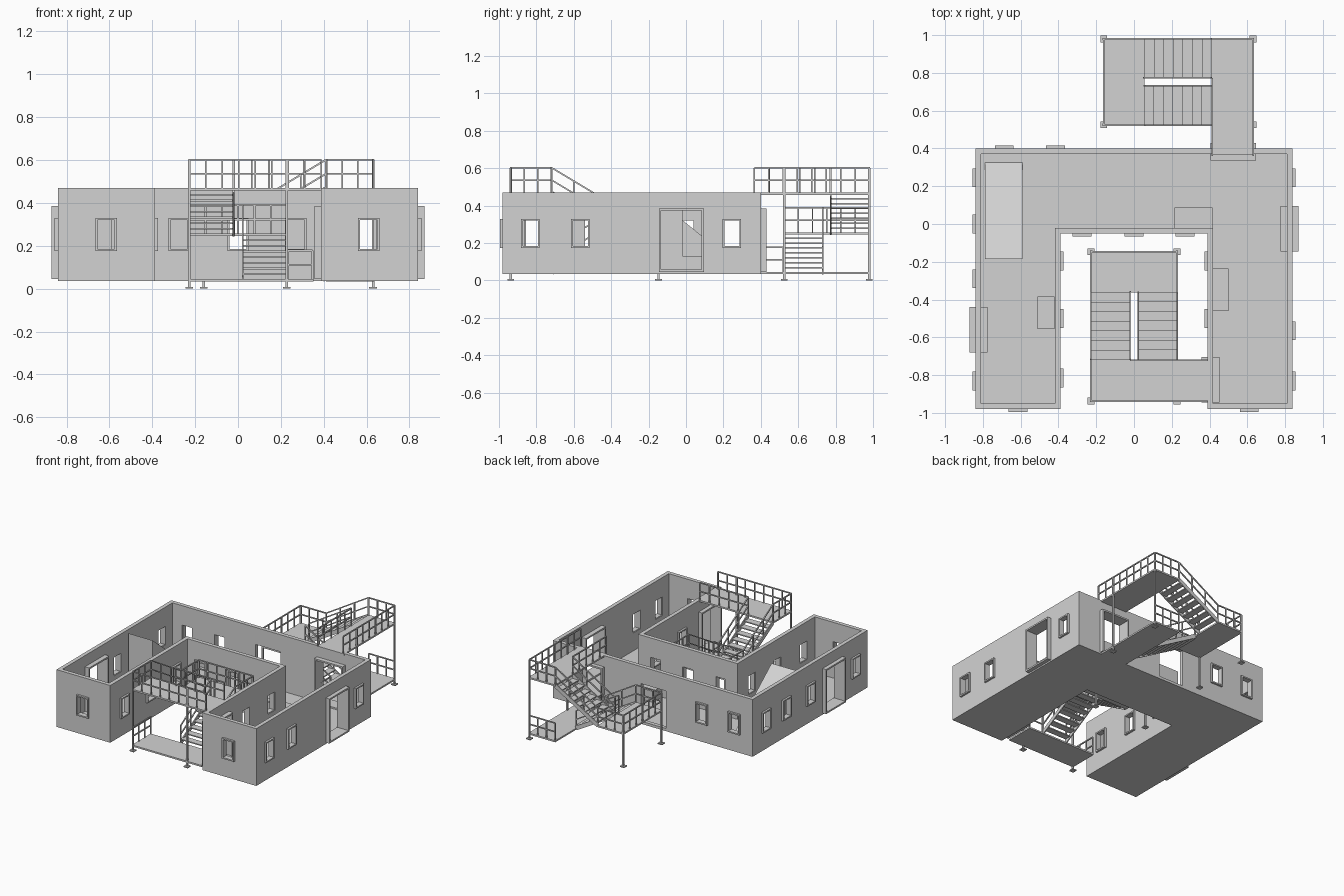
import bpy, bmesh
from mathutils import Vector

if "Cube" in bpy.data.objects:
    bpy.data.objects.remove(bpy.data.objects["Cube"])

grey = bpy.data.materials.new("light_grey")
grey.diffuse_color = (0.65, 0.65, 0.65, 1)
grey.use_nodes = True
grey.node_tree.nodes["Principled BSDF"].inputs["Base Color"].default_value = grey.diffuse_color


def finish(bm, name):
    bmesh.ops.recalc_face_normals(bm, faces=bm.faces)
    me = bpy.data.meshes.new(name)
    bm.to_mesh(me)
    bm.free()
    me.materials.append(grey)
    ob = bpy.data.objects.new(name, me)
    bpy.context.collection.objects.link(ob)
    return ob


def box(bm, a, b):
    lo = [min(p, q) for p, q in zip(a, b)]
    hi = [max(p, q) for p, q in zip(a, b)]
    for v in bmesh.ops.create_cube(bm, size=1)["verts"]:
        v.co = Vector([hi[i] if v.co[i] > 0 else lo[i] for i in range(3)])


def bar(bm, p, q, w=0.008, h=0.008):
    """Rectangular bar between two points."""
    p, q = Vector(p), Vector(q)
    d = (q - p).normalized()
    side = Vector((1, 0, 0)) if abs(d.z) > 0.99 else d.cross(Vector((0, 0, 1))).normalized()
    up = side.cross(d)
    for v in bmesh.ops.create_cube(bm, size=1)["verts"]:
        c = v.co.copy()
        v.co = (p + q) / 2 + d * c.x * (q - p).length + side * c.y * w + up * c.z * h


# ---------- building shell: U-shaped plan ----------
X, Y0, Y1, T = 0.84, -0.98, 0.40, 0.03
CX, CY = 0.388, -0.05          # courtyard half width and back
Z0, ZF, Z1 = 0.035, 0.046, 0.47


def u_plan(t):
    x, y0, y1, cx, cy = X - t, Y0 + t, Y1 - t, CX + t, CY + t
    return [(-x, y0), (-cx, y0), (-cx, cy), (cx, cy), (cx, y0), (x, y0), (x, y1), (-x, y1)]


bm = bmesh.new()
rings = [[bm.verts.new((x, y, z)) for x, y in u_plan(t)]
         for t, z in ((0, Z0), (0, Z1), (T, Z1), (T, Z0))]
for k in range(4):
    a, b = rings[k], rings[(k + 1) % 4]
    for i in range(8):
        j = (i + 1) % 8
        bm.faces.new((a[i], a[j], b[j], b[i]))
walls = finish(bm, "walls")

bm = bmesh.new()
f = bm.faces.new([bm.verts.new((x, y, Z0)) for x, y in u_plan(0.003)])
new = bmesh.ops.extrude_face_region(bm, geom=[f])["geom"]
bmesh.ops.translate(bm, vec=(0, 0, ZF - Z0), verts=[g for g in new if isinstance(g, bmesh.types.BMVert)])
finish(bm, "floor")

# ---------- openings: (normal axis, outer face, outward sign, centres) ----------
windows = [
    ("y", Y0, -1, (-0.615, 0.61)),
    ("y", Y1, 1, (-0.687, -0.415)),
    ("y", CY, -1, (-0.275, 0, 0.27)),
    ("x", X, 1, (-0.832, -0.565, 0.245)),
    ("x", -X, -1, (-0.832, -0.29, 0, 0.245)),
    ("x", -CX, 1, (-0.195, -0.5, -0.815)),
    ("x", CX, -1, (-0.195, -0.5)),
]
doors = [("x", X, 1, (-0.025,)), ("x", -X, -1, (-0.56,)),
         ("x", CX, -1, (-0.825,)), ("y", Y1, 1, (0.525,))]

cut_bm, win_bm, door_bm = bmesh.new(), bmesh.new(), bmesh.new()


def obox(bm, axis, n0, n1, a0, a1, z0, z1):
    if axis == "x":
        box(bm, (n0, a0, z0), (n1, a1, z1))
    else:
        box(bm, (a0, n0, z0), (a1, n1, z1))


def framed(bm, spec, w, z0, z1, out, inn, t):
    axis, face, s, centres = spec
    n0, n1 = face + s * out, face - s * inn
    for c in centres:
        a0, a1 = c - w / 2, c + w / 2
        obox(cut_bm, axis, face + s * 0.02, face - s * 0.05,
             a0 + t * .7, a1 - t * .7, z0 + t * .7, z1 - t * .7)
        for lo, hi in ((a0, a0 + t), (a1 - t, a1)):
            obox(bm, axis, n0, n1, lo, hi, z0, z1)
        for lo, hi in ((z0, z0 + t), (z1 - t, z1)):
            obox(bm, axis, n0, n1, a0 + t, a1 - t, lo, hi)


for spec in windows:
    framed(win_bm, spec, 0.1, 0.175, 0.33, 0.015, 0.025, 0.01)
for spec in doors:
    framed(door_bm, spec, 0.24, 0.046, 0.385, 0.03, 0.065, 0.012)
obox(cut_bm, "y", Y1 + 0.02, Y1 - 0.05, -0.11, 0.10, 0.055, 0.34)   # plain rear opening
finish(win_bm, "window_frames")
finish(door_bm, "door_frames")

cutter = finish(cut_bm, "opening_cutter")
cutter.hide_render = True
mod = walls.modifiers.new("openings", "BOOLEAN")
mod.operation, mod.solver, mod.object = "DIFFERENCE", "EXACT", cutter
dg = bpy.context.evaluated_depsgraph_get()
cut_mesh = bpy.data.meshes.new_from_object(walls.evaluated_get(dg))
walls.modifiers.clear()
walls.data = cut_mesh
bpy.data.objects.remove(cutter)

# ---------- interior: ramp and low cabinets ----------
bm = bmesh.new()
prof = [(0.325, ZF), (-0.185, ZF), (-0.185, 0.455)]
f = bm.faces.new([bm.verts.new((-0.79, y, z)) for y, z in prof])
new = bmesh.ops.extrude_face_region(bm, geom=[f])["geom"]
bmesh.ops.translate(bm, vec=(0.2, 0, 0), verts=[g for g in new if isinstance(g, bmesh.types.BMVert)])
finish(bm, "interior_ramp")

bm = bmesh.new()
for x0, x1, y0, y1 in ((0.215, 0.416, -0.02, 0.088), (-0.51, -0.42, -0.555, -0.385),
                       (0.418, 0.50, -0.46, -0.235)):
    box(bm, (x0, y0, ZF), (x1, y1, 0.13))
finish(bm, "low_cabinets")

# ---------- outside staircases ----------
U1, U2, UE, W = 0.22, 0.575, 0.80, 0.465       # landing end, platform start, end, width
FW, VE = 0.215, -0.155                         # flight width, walkway reach to the wall
LOW, MID, TOP = 0.046, 0.257, 0.47
RH = 0.132                                     # rail height


def staircase(name, F):
    """F maps stair space (along, across, up) to the world."""
    # platforms
    bm = bmesh.new()
    box(bm, F(U2, -0.12, LOW - .012), F(UE, W, LOW))
    box(bm, F(0, 0, MID - .012), F(U1, W, MID))
    box(bm, F(U2, VE, TOP - .012), F(UE, W, TOP))
    finish(bm, name + "_platforms")

    # open treads and stringers
    bm, sm, rm = bmesh.new(), bmesh.new(), bmesh.new()
    n = 7
    go, rise = (U2 - U1) / n, (MID - LOW) / (n + 1)
    flights = ((U2, U1, LOW, MID, 0, FW), (U1, U2, MID, TOP, W - FW, W))
    for ua, ub, za, zb, v0, v1 in flights:
        s = 1 if ub > ua else -1
        for i in range(n):
            u, z = ua + s * go * i, za + rise * (i + 1)
            box(bm, F(u, v0 + .008, z - .008), F(u + s * go, v1 - .008, z))
        for v in (v0 + .004, v1 - .004):
            bar(sm, F(ua, v, za), F(ub, v, zb - .008), 0.008, 0.03)
            for h in (RH, RH / 2):
                bar(rm, F(ua, v, za + h), F(ub, v, zb + h))
            for k in (0, 0.33, 0.67, 1):
                u, z = ua + (ub - ua) * k, za + (zb - za) * k
                bar(rm, F(u, v, z), F(u, v, z + RH))
    finish(bm, name + "_treads")
    finish(sm, name + "_stringers")

    # level railings
    e = 0.004
    runs = [
        (TOP, (UE - e, VE), (UE - e, W - e)), (TOP, (U2 + e, W - e), (UE - e, W - e)),
        (TOP, (U2 + e, VE), (U2 + e, W - FW)),
        (MID, (e, e), (e, W - e)), (MID, (e, e), (U1, e)), (MID, (e, W - e), (U1, W - e)),
        (LOW, (U2 + e, W - e), (UE - e, W - e)), (LOW, (U2 + e, -0.115), (U2 + e, 0)),
    ]
    for z, (ua, va), (ub, vb) in runs:
        for h in (RH, RH / 2):
            bar(rm, F(ua, va, z + h), F(ub, vb, z + h))
        k = max(1, round((abs(ub - ua) + abs(vb - va)) / 0.08))
        for i in range(k + 1):
            u, v = ua + (ub - ua) * i / k, va + (vb - va) * i / k
            bar(rm, F(u, v, z), F(u, v, z + RH))
    finish(rm, name + "_railings")

    # support posts with foot plates
    bm = bmesh.new()
    for u, h in ((0.005, MID + RH), (UE - 0.005, TOP + RH)):
        for v in (0.005, W - 0.005):
            bar(bm, F(u, v, 0.008), F(u, v, h), 0.012, 0.012)
            box(bm, F(u - .018, v - .018, 0), F(u + .018, v + .018, 0.008))
    finish(bm, name + "_posts")


staircase("rear_stair", lambda u, v, z: (u - 0.165, v + 0.52, z))
staircase("courtyard_stair", lambda u, v, z: (0.233 - v, -0.142 - u, z))
